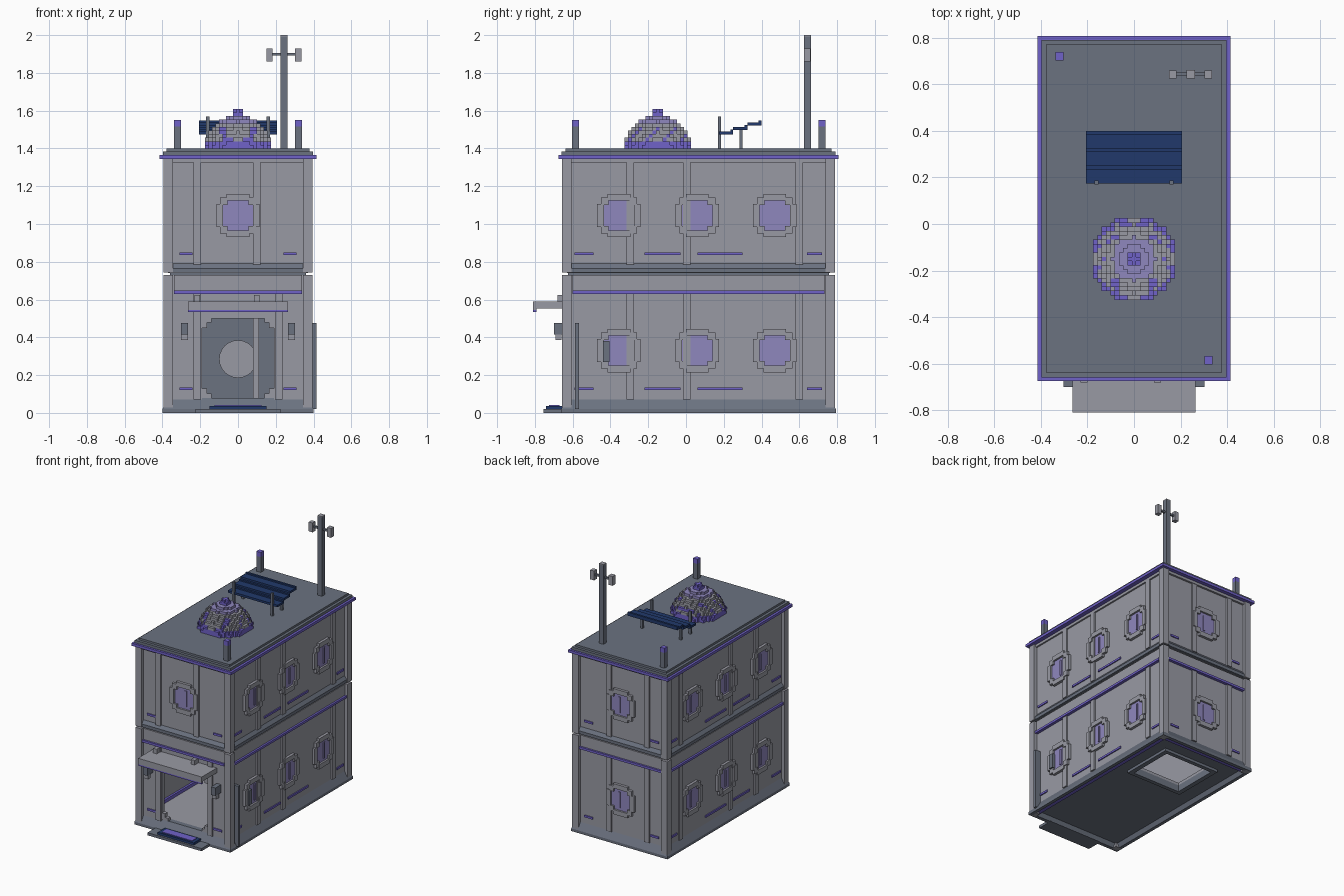
import bpy, bmesh, math
from mathutils import Matrix, Vector

cube = bpy.data.objects.get("Cube")
if cube:
    bpy.data.objects.remove(cube)


def material(name, rgb):
    col = [(c / 255 / 12.92 if c < 11 else ((c / 255 + 0.055) / 1.055) ** 2.4) for c in rgb] + [1]
    m = bpy.data.materials.new(name)
    m.use_nodes = True
    m.diffuse_color = col
    m.node_tree.nodes["Principled BSDF"].inputs["Base Color"].default_value = col
    return m


MATS = [material("light_grey", (153, 154, 164)), material("slate_grey", (107, 114, 128)),
        material("violet", (112, 98, 200)), material("lavender_glass", (143, 135, 190)),
        material("navy", (33, 57, 107))]
LIGHT, DARK, VIOLET, GLASS, NAVY = range(5)
CY = 0.066            # middle of the building along y
PX, PY = 0.37, 0.697  # half sizes of the wall panels


class Part:
    """Collects blocks into one mesh object."""
    def __init__(self, name):
        self.name, self.bm = name, bmesh.new()

    def box(self, x, y, z, mat=LIGHT):
        size = [abs(a[1] - a[0]) for a in (x, y, z)]
        mid = Vector([(a[0] + a[1]) / 2 for a in (x, y, z)])
        new = bmesh.ops.create_cube(self.bm, size=1, matrix=Matrix.Translation(mid) @ Matrix.Diagonal((*size, 1)))
        for f in {f for v in new["verts"] for f in v.link_faces}:
            f.material_index = mat

    def wall(self, side, u, z, depth, mat=LIGHT):
        """Block on an outer wall: u runs along the wall, depth outwards."""
        axis, s = side
        if axis == "x":
            self.box([s * (PX + d) for d in depth], u, z, mat)
        else:
            self.box(u, [CY + s * (PY + d) for d in depth], z, mat)

    def loft(self, rects, mat, closed=False):
        """Rectangular sections (half x, half y, z) joined in sequence."""
        loops = [[self.bm.verts.new((sx * hx, CY + sy * hy, z))
                  for sx, sy in ((-1, -1), (1, -1), (1, 1), (-1, 1))] for hx, hy, z in rects]
        pairs = list(zip(loops, loops[1:])) + ([(loops[-1], loops[0])] if closed else [])
        faces = [self.bm.faces.new((a[i], a[(i + 1) % 4], b[(i + 1) % 4], b[i]))
                 for a, b in pairs for i in range(4)]
        if not closed:
            faces += [self.bm.faces.new(loops[0]), self.bm.faces.new(loops[-1])]
        for f in faces:
            f.material_index = mat

    def done(self):
        bmesh.ops.recalc_face_normals(self.bm, faces=self.bm.faces)
        me = bpy.data.meshes.new(self.name)
        self.bm.to_mesh(me)
        self.bm.free()
        for m in MATS:
            me.materials.append(m)
        bpy.context.collection.objects.link(bpy.data.objects.new(self.name, me))


FRONT, BACK, LEFT, RIGHT = ("y", -1), ("y", 1), ("x", 1), ("x", -1)
SIDES = {"front": FRONT, "back": BACK, "left": LEFT, "right": RIGHT}


# Stepped octagonal window with a recessed pane
def window(p, side, u, z):
    for s in (-1, 1):
        p.wall(side, sorted((u + s * .08, u + s * .115)), (z - .06, z + .06), (0, .02))
        p.wall(side, (u - .06, u + .06), sorted((z + s * .08, z + s * .115)), (0, .02))
        for t in (-1, 1):
            p.wall(side, (u + s * .055, u + s * .095), (z + t * .055, z + t * .095), (0, .019))
    p.wall(side, (u - .08, u + .08), (z - .08, z + .08), (0, .006), GLASS)
    p.wall(side, (u + .005, u + .02), (z - .06, z + .06), (0, .012), GLASS)


# Wall dressing for both storeys
for base, storey in ((0, "ground"), (.715, "upper")):
    for label, side in SIDES.items():
        end = side[0] == "y"
        c, half = (0, PX) if end else (CY, PY)
        p = Part(f"{storey}_{label}_trim")
        door = side == FRONT and base == 0
        pilasters = (-.215, .215) if door else (-.215, .1) if end else (-.295, .005, .6)
        for u in pilasters:
            p.wall(side, (u - .02, u + .02), (base + .07, base + .63), (0, .012))
        if not door:
            for u in ((0,) if end else (-.355, .06, .47)):
                window(p, side, u, base + .33)
        dashes = ((-.31, -.24), (.24, .31)) if end else ((-.59, -.49), (-.22, -.03), (.06, .3), (.64, .72))
        for u in dashes:
            p.wall(side, u, (base + .12, base + .135), (0, .008), VIOLET)
        span = (c - half + .03, c + half - .03)
        p.wall(side, span, (base + .63, base + .647), (0, .022), VIOLET)
        p.wall(side, span, (base + .647, base + .73 - base * .15), (0, .008))
        p.done()

# Corner posts
p = Part("corner_posts")
for sx in (-1, 1):
    for sy in (-1, 1):
        for z in ((0, .73), (.742, 1.345)):
            p.box((sx * .345, sx * .395), (CY + sy * .672, CY + sy * .722), z)
p.done()

# Hollow ground storey with door opening
p = Part("ground_walls")
for side in (LEFT, RIGHT):
    p.wall(side, (CY - PY, CY + PY), (.04, .73), (-.03, 0))
p.wall(BACK, (-PX, PX), (.04, .73), (-.03, 0))
for s in (-1, 1):
    p.wall(FRONT, (s * .19, s * PX), (.04, .73), (-.03, 0))
    for dz in (.08, .5):
        t = 1 if dz < .3 else -1
        p.wall(FRONT, (s * .165, s * .19), (dz, dz + t * .05), (-.03, 0))
        p.wall(FRONT, (s * .14, s * .19), (dz, dz + t * .022), (-.03, -.001))
p.wall(FRONT, (-.19, .19), (.5, .73), (-.03, 0))
p.box((-.36, .36), (CY - .69, CY + .69), (.69, .745), DARK)
p.done()

# Upper storey body and its dark band
p = Part("upper_walls")
p.loft([(PX, PY, .74), (PX, PY, 1.345)], LIGHT)
p.loft([(.388, .715, .742), (.388, .715, .765), (.365, .692, .797)], DARK)
p.done()

# Base skirt, floor with hatch, underside strips
p = Part("base_skirt")
p.loft([(.4, .727, 0), (.4, .727, .02), (.365, .692, .08), (.33, .655, .08), (.375, .7, 0)], DARK, True)
p.done()
p = Part("floor")
hx, h0, h1 = .2, .24, .59
for z, m in (((.03, .06), DARK), ((.06, .08), LIGHT)):
    p.box((-.36, .36), (CY - .69, h0), z, m)
    p.box((-.36, .36), (h1, CY + .69), z, m)
    for s in (-1, 1):
        p.box((s * hx, s * .36), (h0, h1), z, m)
p.box((.335, .37), (CY - .69, CY + .69), (.012, .03), VIOLET)
p.box((-.36, .36), (CY + .66, CY + .69), (.012, .03), VIOLET)
p.done()
p = Part("floor_hatch_rim")
for s in (-1, 1):
    p.box((s * .2, s * .235), (.21, .62), (.01, .03), DARK)
    p.box((-.2, .2), (.415 + s * .175, .415 + s * .205), (.01, .03), DARK)
p.done()

# Room lining seen through the door
p = Part("room_lining")
p.wall(BACK, (-.34, .34), (.08, .69), (-.04, -.03), DARK)
p.wall(BACK, (.08, .11), (.08, .69), (-.06, -.04))
for s in (-1, 1):
    p.box((s * .325, s * .34), (CY - .66, CY + .65), (.08, .105), VIOLET)
disc = bmesh.ops.create_cone(p.bm, cap_ends=True, segments=24, radius1=.1, radius2=.1, depth=.008,
                             matrix=Matrix.Translation((0, CY + PY - .044, .285)) @ Matrix.Rotation(math.pi / 2, 4, "X"))
p.done()

# Entrance: awning, lamps, step and mat
p = Part("awning")
p.box((-.265, .265), (-.81, -.63), (.553, .59))
p.box((-.265, .265), (-.81, -.792), (.545, .56))
p.box((-.265, .265), (-.81, -.792), (.535, .545), VIOLET)
for x in (-.215, .1):
    p.box((x - .015, x + .015), (-.68, -.63), (.59, .625))
p.done()
for s, name in ((1, "left_lamp"), (-1, "right_lamp")):
    p = Part(name)
    p.box((s * .265, s * .302), (-.7, -.63), (.415, .475), DARK)
    p.box((s * .265, s * .302), (-.69, -.66), (.385, .415))
    p.done()
p = Part("door_step")
p.box((-.225, .225), (-.755, -.63), (0, .02), DARK)
p.box((-.15, .15), (-.74, -.655), (.02, .037), NAVY)
p.box((-.125, .125), (-.725, -.67), (.037, .041), VIOLET)
p.done()

# Service pipe and small box on the left wall
p = Part("wall_pipe")
p.box((.37, .415), (-.588, -.566), (.02, .475), DARK)
p.box((.37, .4), (-.44, -.405), (.27, .38), DARK)
p.done()

# Roof layers
p = Part("roof")
p.loft([(.382, .712, 1.325), (.382, .712, 1.345)], LIGHT)
p.loft([(.415, .741, 1.345), (.415, .741, 1.365)], VIOLET)
p.loft([(.398, .725, 1.365), (.398, .725, 1.385)], DARK)
p.loft([(.378, .705, 1.385), (.378, .705, 1.4)], DARK)
p.done()

# Blocky dome made from rows of each stepped layer
p = Part("roof_dome")
V = .0185
radii = (9.9, 9.6, 9.2, 8.6, 8, 7.2, 6.2, 5, 3.2, 1.9, 1)
for k, r in enumerate(radii):
    z = (1.4 + k * .019, 1.4 + (k + 1) * .019)
    n = int(r)
    for j in range(-n, n + 1):
        w = (int(math.sqrt(max(r * r - j * j, 0))) + .5) * V
        speckle = k < 2 or (k < 6 and (j * 3 + k * 2) % 5 == 0) or k > 8
        mat = VIOLET if speckle else GLASS if k > 6 else LIGHT
        p.box((-w, w), (-.15 + (j - .5) * V, -.15 + (j + .5) * V), z, mat)
p.done()

# Stepped solar panel on legs
p = Part("solar_panel")
for i, z in enumerate((1.475, 1.498, 1.522)):
    y = .175 + i * .075
    p.box((-.207, .207), (y, y + .075), (z, z + .016), NAVY)
    p.box((-.207, .207), (y + .06, y + .075), (z, z + .026), NAVY)
for s in (-1, 1):
    p.box((s * .152, s * .17), (.17, .186), (1.4, 1.57), DARK)
    p.box((s * .152, s * .17), (.283, .3), (1.4, 1.505), DARK)
p.done()

# Roof marker posts
for name, x, y in (("front_roof_post", .32, -.585), ("rear_roof_post", -.32, .72)):
    p = Part(name)
    p.box((x - .018, x + .018), (y - .018, y + .018), (1.4, 1.515), DARK)
    p.box((x - .018, x + .018), (y - .018, y + .018), (1.515, 1.55), VIOLET)
    p.done()

# Antenna mast
p = Part("antenna")
x, y = .243, .643
p.box((x - .018, x + .018), (y - .018, y + .018), (1.4, 1.993), DARK)
p.box((x - .018, x + .018), (y - .018, y + .018), (1.993, 2.0))
p.box((x - .07, x + .07), (y - .007, y + .007), (1.892, 1.906), DARK)
for s in (-1, 1):
    p.box((x + s * .06, x + s * .093), (y - .017, y + .017), (1.86, 1.93))
p.done()
